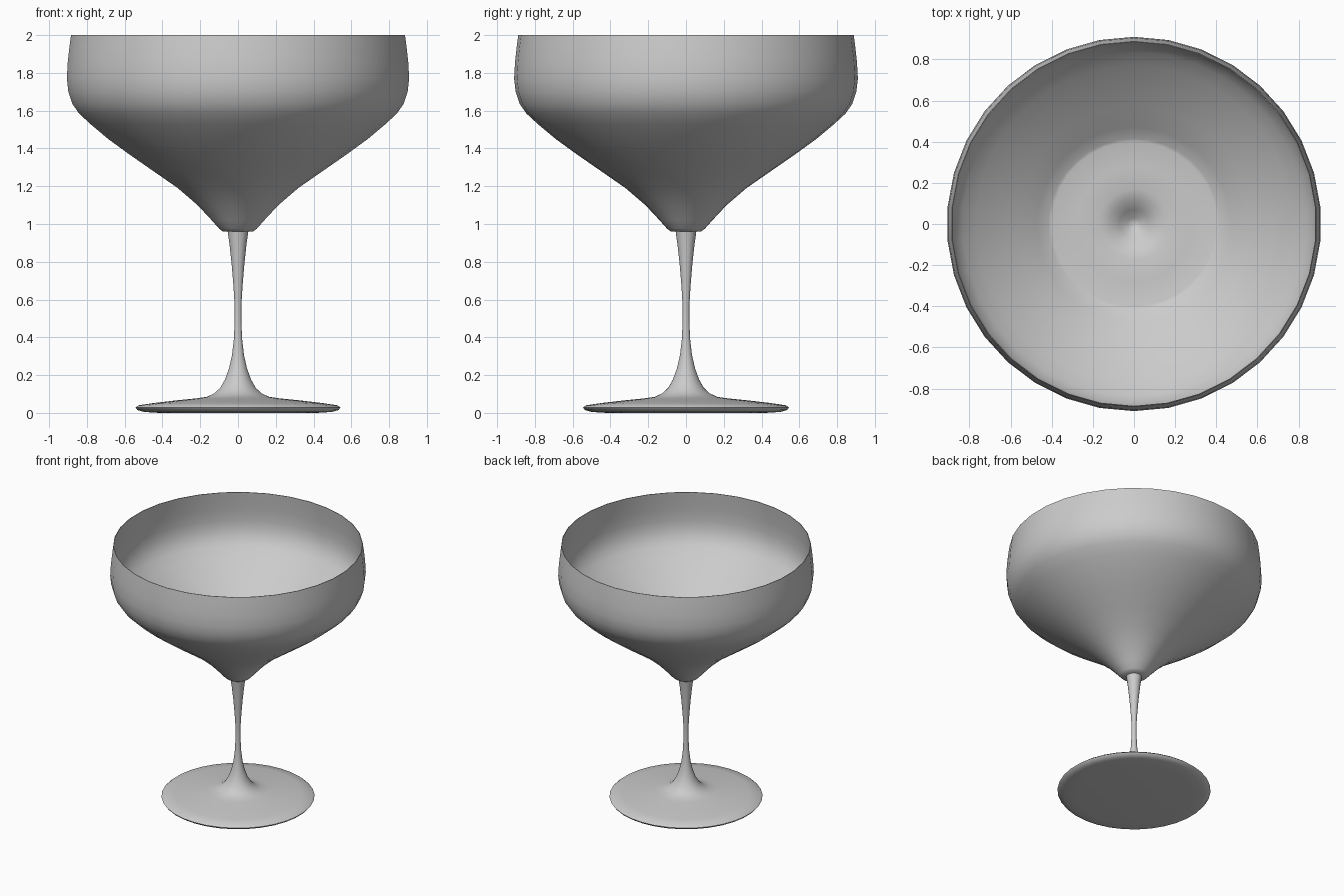
import bpy, bmesh, math

SIDES = 34


def lathe(name, profile, sides=SIDES, angle=50):
    """Spin a (radius, height) profile around z; radius 0 becomes a single pole."""
    bm = bmesh.new()
    rings = []
    for r, z in profile:
        if r == 0:
            rings.append([bm.verts.new((0, 0, z))] * sides)
        else:
            ring = []
            for i in range(sides):
                a = math.pi / 2 + 2 * math.pi * i / sides
                ring.append(bm.verts.new((r * math.cos(a), r * math.sin(a), z)))
            rings.append(ring)
    for lo, hi in zip(rings, rings[1:]):
        for i in range(sides):
            j = (i + 1) % sides
            corners = list(dict.fromkeys((lo[i], lo[j], hi[j], hi[i])))
            bm.faces.new(corners)
    bmesh.ops.recalc_face_normals(bm, faces=bm.faces)
    mesh = bpy.data.meshes.new(name)
    bm.to_mesh(mesh)
    bm.free()
    obj = bpy.data.objects.new(name, mesh)
    bpy.context.collection.objects.link(obj)
    bpy.ops.object.select_all(action='DESELECT')
    obj.select_set(True)
    bpy.context.view_layer.objects.active = obj
    bpy.ops.object.shade_smooth_by_angle(angle=math.radians(angle))
    return obj


# Bowl: outside wall up to the thin rim, then back down the inside
outer = [(0, 0.96), (0.08, 0.96), (0.1, 0.975), (0.14, 1.02), (0.215, 1.1),
         (0.32, 1.19), (0.45, 1.28), (0.58, 1.37), (0.69, 1.45), (0.78, 1.525),
         (0.845, 1.585), (0.88, 1.635), (0.902, 1.70), (0.91, 1.77),
         (0.905, 1.86), (0.896, 1.94), (0.888, 2.0)]
inner = [(0.884, 2.0), (0.89, 1.94), (0.898, 1.86), (0.902, 1.77),
         (0.894, 1.705), (0.872, 1.645), (0.836, 1.597), (0.77, 1.538),
         (0.68, 1.463), (0.57, 1.383), (0.47, 1.312), (0.415, 1.27)]
# Level floor inside the bowl with a small dip at its centre
floor = [(0.4, 1.266), (0.28, 1.265), (0.17, 1.264), (0.12, 1.25),
         (0.07, 1.215), (0.03, 1.18), (0, 1.17)]
lathe("bowl", outer + inner + floor)

# Stem and foot: one flowing profile from the flat underside to the bowl
lathe("stem_and_foot", [
    (0, 0.0), (0.42, 0.0), (0.5, 0.005), (0.535, 0.015), (0.545, 0.028),
    (0.53, 0.04), (0.45, 0.052), (0.33, 0.066), (0.22, 0.077), (0.165, 0.085),
    (0.125, 0.104), (0.095, 0.132), (0.07, 0.175), (0.048, 0.235),
    (0.032, 0.305), (0.022, 0.39), (0.018, 0.48), (0.018, 0.57),
    (0.024, 0.67), (0.034, 0.79), (0.045, 0.89), (0.055, 0.962)])
